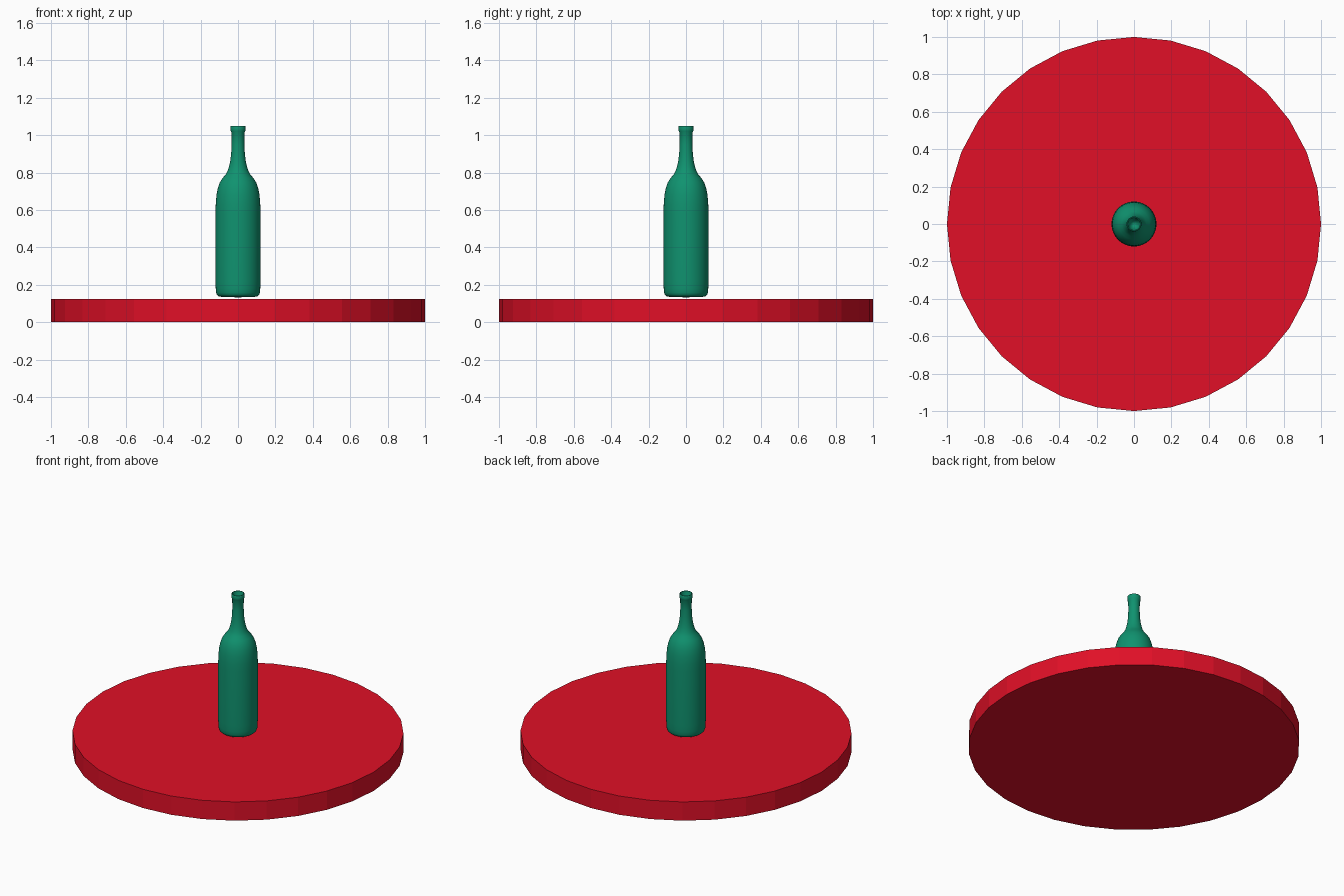
import bpy, bmesh, math

if "Cube" in bpy.data.objects:
    bpy.data.objects.remove(bpy.data.objects["Cube"])


def material(name, rgb):
    m = bpy.data.materials.new(name)
    m.diffuse_color = (*rgb, 1)
    m.use_nodes = True
    m.node_tree.nodes["Principled BSDF"].inputs["Base Color"].default_value = m.diffuse_color
    return m


def add_object(name, bm, mat):
    mesh = bpy.data.meshes.new(name)
    bm.to_mesh(mesh)
    bm.free()
    mesh.materials.append(mat)
    ob = bpy.data.objects.new(name, mesh)
    bpy.context.collection.objects.link(ob)
    return ob


red = material("red", (0.75, 0.005, 0.02))
green = material("bottle green", (0.005, 0.29, 0.16))

# Round flat-shaded base
bm = bmesh.new()
bmesh.ops.create_cone(bm, cap_ends=True, segments=32, radius1=1, radius2=1, depth=0.125)
bmesh.ops.translate(bm, verts=bm.verts, vec=(0, 0, 0.0625))
add_object("round_base", bm, red)

# Bottle: (radius, height) profile from the bottom centre, over the lip, into the mouth
profile = [
    (0, 0.133), (0.05, 0.134), (0.09, 0.136), (0.105, 0.139), (0.113, 0.146),
    (0.117, 0.158), (0.119, 0.18), (0.12, 0.22), (0.12, 0.40), (0.12, 0.58),
    (0.119, 0.63), (0.115, 0.68), (0.108, 0.715), (0.098, 0.745), (0.083, 0.77),
    (0.066, 0.79), (0.054, 0.812), (0.046, 0.84), (0.040, 0.87), (0.036, 0.91),
    (0.0345, 0.95), (0.035, 1.015), (0.039, 1.022), (0.040, 1.03), (0.040, 1.046),
    (0.038, 1.05), (0.034, 1.05), (0.031, 1.035), (0.025, 1.01), (0.014, 0.99), (0, 0.983),
]
bm = bmesh.new()
verts = [bm.verts.new((r, 0, z)) for r, z in profile]
edges = [bm.edges.new(pair) for pair in zip(verts, verts[1:])]
bmesh.ops.spin(bm, geom=verts + edges, cent=(0, 0, 0), axis=(0, 0, 1),
               angle=math.tau, steps=48, use_merge=True)
bmesh.ops.remove_doubles(bm, verts=bm.verts, dist=0.0001)
bmesh.ops.recalc_face_normals(bm, faces=bm.faces)
bottle = add_object("bottle", bm, green)
bpy.context.view_layer.objects.active = bottle
bottle.select_set(True)
bpy.ops.object.shade_smooth_by_angle(angle=math.radians(50))
